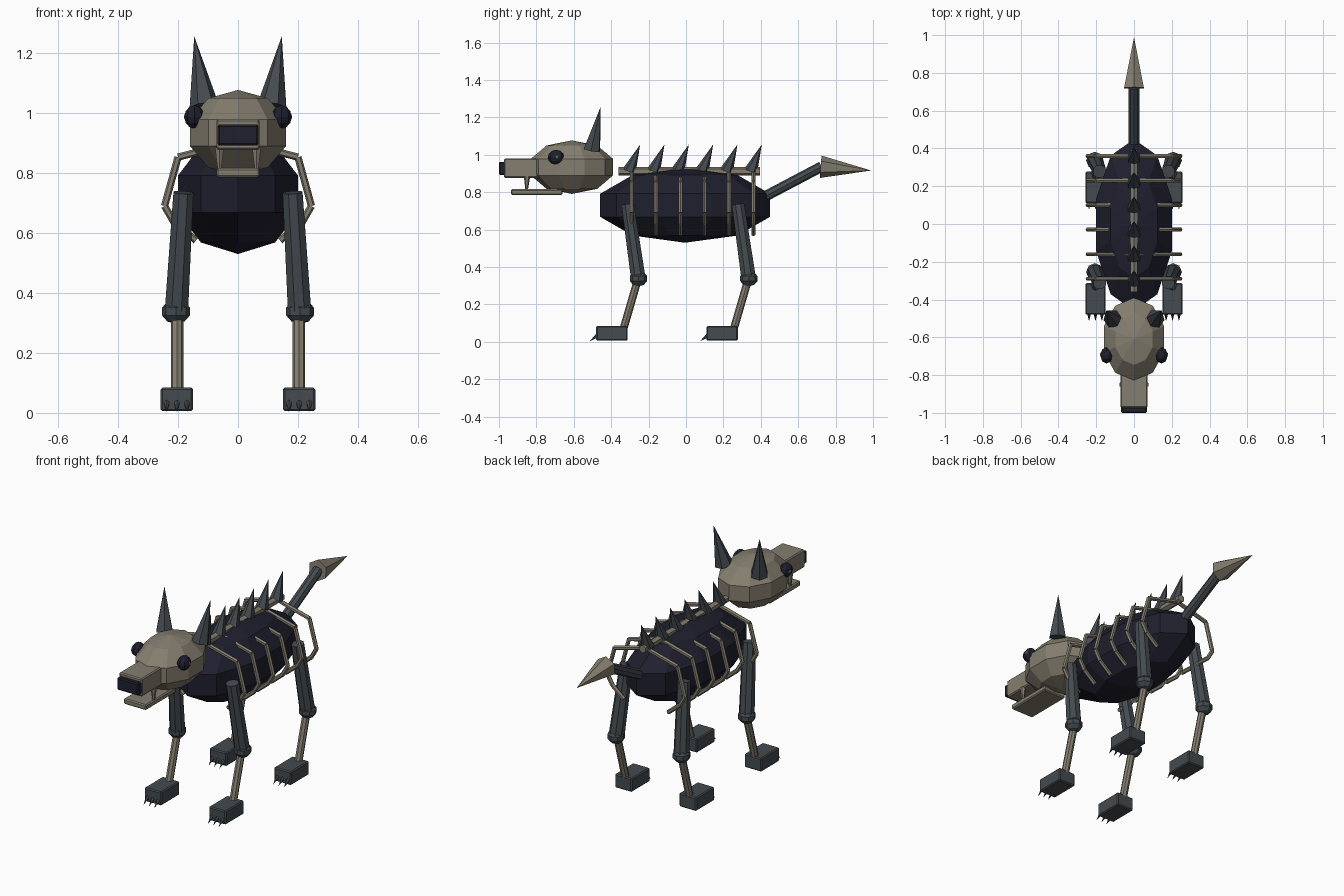
import bpy, bmesh, math
from mathutils import Vector, Matrix

if "Cube" in bpy.data.objects:
    bpy.data.objects.remove(bpy.data.objects["Cube"])


def material(name, rgb):
    m = bpy.data.materials.new(name)
    m.diffuse_color = (*rgb, 1)
    m.use_nodes = True
    m.node_tree.nodes["Principled BSDF"].inputs["Base Color"].default_value = m.diffuse_color
    return m


BONE = material("bone", (0.235, 0.21, 0.16))
HIDE = material("dark_hide", (0.014, 0.014, 0.028))
IRON = material("slate_grey", (0.058, 0.07, 0.08))


def finish(name, bm, mat):
    bmesh.ops.recalc_face_normals(bm, faces=bm.faces)
    me = bpy.data.meshes.new(name)
    bm.to_mesh(me)
    bm.free()
    me.materials.append(mat)
    ob = bpy.data.objects.new(name, me)
    bpy.context.collection.objects.link(ob)
    return ob


def add_rod(bm, a, b, r1, r2, sides=6):
    """Tapered rod, or cone when r2 is zero, from a to b."""
    a, b = Vector(a), Vector(b)
    d = b - a
    rot = d.to_track_quat('Z', 'Y').to_matrix().to_4x4()
    bmesh.ops.create_cone(bm, cap_ends=True, segments=sides, radius1=r1, radius2=r2,
                          depth=d.length, matrix=Matrix.Translation((a + b) / 2) @ rot)


def rod(name, a, b, r1, r2, mat, sides=6):
    bm = bmesh.new()
    add_rod(bm, a, b, r1, r2, sides)
    return finish(name, bm, mat)


def ball(name, loc, radii, mat, seg=10, rings=5):
    bm = bmesh.new()
    bmesh.ops.create_uvsphere(bm, u_segments=seg, v_segments=rings, radius=1)
    # keep one ridge of vertices on the front centre line
    if max(abs(v.co.y) for v in bm.verts) < max(abs(v.co.x) for v in bm.verts):
        bmesh.ops.rotate(bm, verts=bm.verts, matrix=Matrix.Rotation(math.pi / 2, 3, 'Z'))
    for v in bm.verts:
        v.co = Vector(loc) + Vector([c * r for c, r in zip(v.co, radii)])
    return finish(name, bm, mat)


def box(name, lo, hi, mat, bevel=0.006):
    bm = bmesh.new()
    bmesh.ops.create_cube(bm, size=1)
    for v in bm.verts:
        v.co = Vector([(l + h) / 2 + c * (h - l) for c, l, h in zip(v.co, lo, hi)])
    ob = finish(name, bm, mat)
    mod = ob.modifiers.new("bevel", 'BEVEL')
    mod.width, mod.segments = bevel, 1
    return ob


# Torso and spine
ball("torso", (0, -0.005, 0.73), (0.221, 0.477, 0.2), HIDE)
rod("spine", (0, -0.36, 0.912), (0, 0.395, 0.912), 0.022, 0.022, BONE)

# Ribs and the back spikes above them
RIB = [(0.0, 0.905), (0.2, 0.853), (0.245, 0.69), (0.213, 0.635), (0.14, 0.575)]
for i in range(6):
    y = -0.29 + 0.13 * i
    bm = bmesh.new()
    for s in (-1, 1):
        for (x0, z0), (x1, z1) in zip(RIB, RIB[1:]):
            add_rod(bm, (s * x0, y, z0), (s * x1, y, z1), 0.012, 0.012)
    finish("rib_pair", bm, BONE)
    rod("back_spike", (0, y - 0.015, 0.91), (0, y + 0.045, 1.055), 0.037, 0, IRON)

# Tail with arrow tip
rod("tail", (0, 0.38, 0.755), (0, 0.725, 0.937), 0.028, 0.028, IRON, 8)
rod("tail_tip", (0, 0.72, 0.936), (0, 0.99, 0.916), 0.06, 0, BONE)

# Head, snout, nose and jaw
ball("head", (0, -0.61, 0.934), (0.177, 0.231, 0.143), BONE)
box("snout", (-0.072, -0.973, 0.877), (0.072, -0.75, 0.98), BONE)
box("nose", (-0.068, -1.0, 0.892), (0.068, -0.955, 0.962), HIDE)
box("lower_jaw", (-0.072, -0.935, 0.785), (0.072, -0.66, 0.816), BONE)

# Paired head parts and legs
for s in (-1, 1):
    rod("fang", (s * 0.062, -0.85, 0.885), (s * 0.062, -0.853, 0.785), 0.017, 0.003, BONE)
    ball("eye", (s * 0.145, -0.695, 0.987), (0.034, 0.044, 0.039), HIDE, 8, 6)
    ball("pupil", (s * 0.174, -0.69, 0.988), (0.008, 0.011, 0.011), BONE, 6, 4)
    rod("ear", (s * 0.113, -0.503, 1.025), (s * 0.146, -0.457, 1.256), 0.049, 0, IRON)

    for pos, dy in (("front", 0.0), ("hind", 0.59)):
        rod(pos + "_upper_leg", (s * 0.182, dy - 0.312, 0.735),
            (s * 0.205, dy - 0.256, 0.345), 0.036, 0.042, IRON, 8)
        ball(pos + "_knee", (s * 0.207, dy - 0.254, 0.338), (0.049, 0.049, 0.041), IRON, 8)
        rod(pos + "_lower_leg", (s * 0.203, dy - 0.257, 0.335),
            (s * 0.203, dy - 0.337, 0.06), 0.021, 0.021, BONE, 8)
        box(pos + "_paw", (s * 0.204 - 0.054, dy - 0.48, 0.006),
            (s * 0.204 + 0.054, dy - 0.313, 0.084), IRON)
        for k in (-1, 0, 1):
            rod(pos + "_claw", (s * 0.204 + k * 0.034, dy - 0.474, 0.034),
                (s * 0.204 + k * 0.034, dy - 0.515, 0.003), 0.011, 0, IRON)
